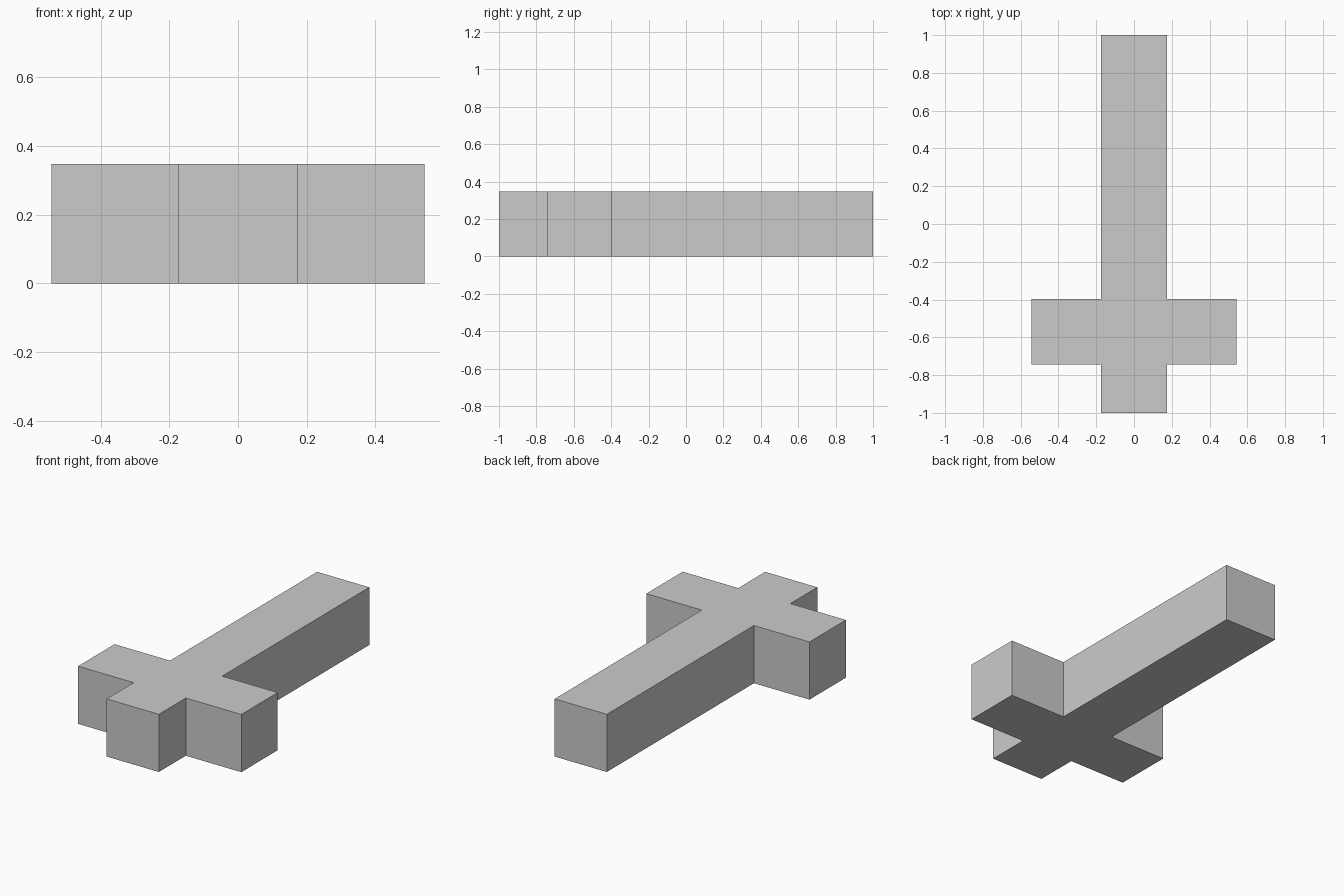
import bpy, bmesh

if "Cube" in bpy.data.objects:
    bpy.data.objects.remove(bpy.data.objects["Cube"])

W, ARM, H = 0.1735, 0.543, 0.347     # half beam width, half arm span, thickness
Y0, Y1 = -0.744, -0.398              # crossbar position along y

# Right half of the cross outline, mirrored to close the profile
right = [(W, -1), (W, Y0), (ARM, Y0), (ARM, Y1), (W, Y1), (W, 1)]
outline = right + [(-x, y) for x, y in reversed(right)]

# Extrude the outline into a solid block cross
bm = bmesh.new()
base = bm.faces.new([bm.verts.new((x, y, 0)) for x, y in outline])
ext = bmesh.ops.extrude_face_region(bm, geom=[base], use_keep_orig=True)
top = [v for v in ext["geom"] if isinstance(v, bmesh.types.BMVert)]
bmesh.ops.translate(bm, verts=top, vec=(0, 0, H))
bmesh.ops.recalc_face_normals(bm, faces=bm.faces[:])

mesh = bpy.data.meshes.new("cross_block")
bm.to_mesh(mesh)
bm.free()
bpy.context.collection.objects.link(bpy.data.objects.new("cross_block", mesh))
